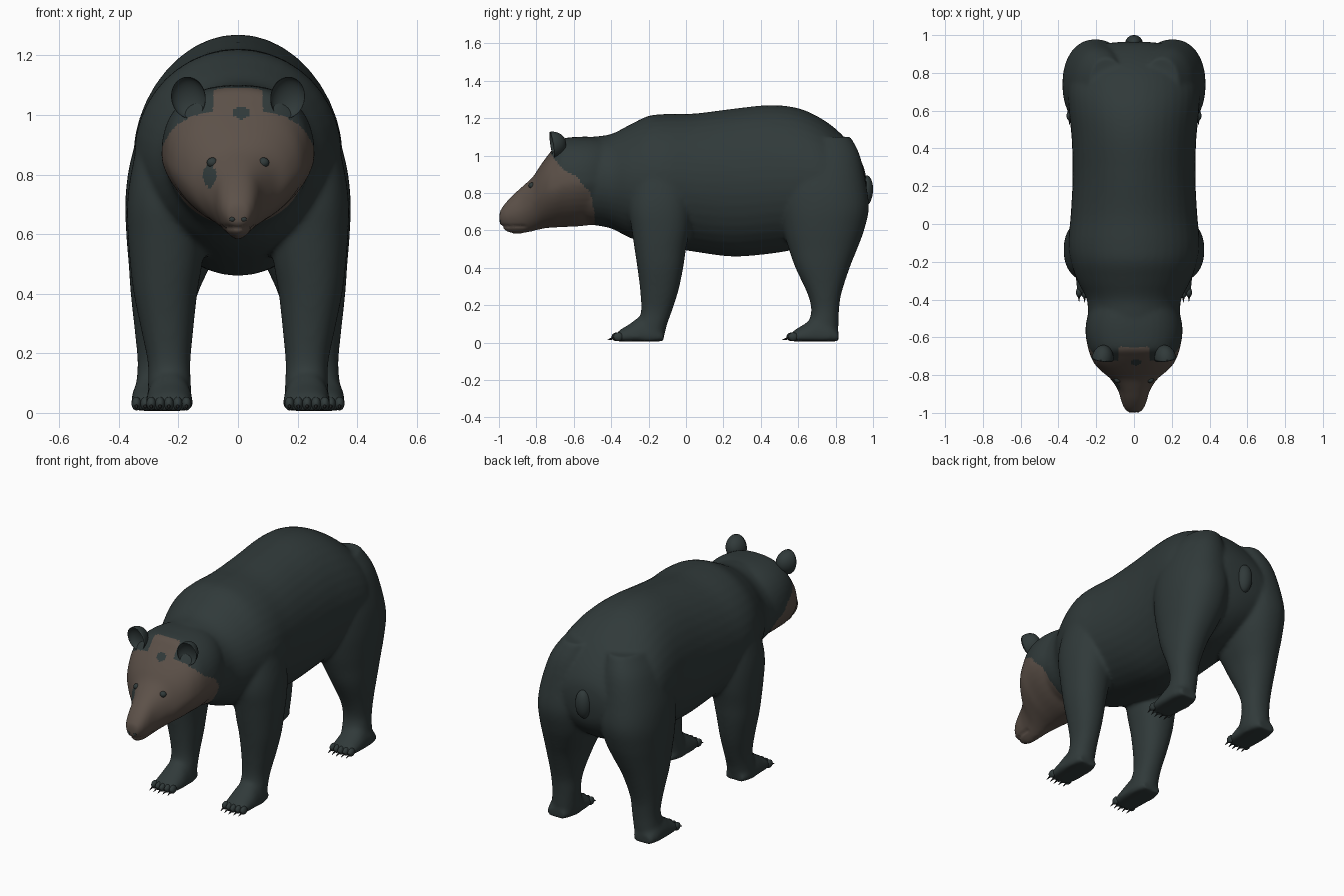
import bpy, bmesh, math
from mathutils import Vector, Matrix
from mathutils.bvhtree import BVHTree

if "Cube" in bpy.data.objects:
    bpy.data.objects.remove(bpy.data.objects["Cube"])


def material(name, rgb):
    m = bpy.data.materials.new(name)
    m.diffuse_color = (*rgb, 1)
    m.use_nodes = True
    m.node_tree.nodes["Principled BSDF"].inputs["Base Color"].default_value = m.diffuse_color
    return m


FUR = material("dark_fur", (0.030, 0.042, 0.042))
FACE = material("brown_face", (0.108, 0.082, 0.066))
CLAW = material("dark_claw", (0.016, 0.018, 0.018))


def loft(bm, secs, axis, p_lo=2.0, p_hi=2.0, sign=1, n=40, sub=4):
    """Skin smooth rings (t, x0, x1, v0, v_mid, v1) running along y or z."""
    s = [Vector(k) for k in secs]
    s = [s[0]] + s + [s[-1]]
    path = []
    for i in range(1, len(s) - 2):
        a, b, c, d = s[i - 1:i + 3]
        for k in range(sub):
            t = k / sub
            path.append(0.5 * (2 * b + (c - a) * t + (2 * a - 5 * b + 4 * c - d) * t * t
                               + (3 * b - a - 3 * c + d) * t ** 3))
    path.append(s[-1])
    rings = []
    for t, x0, x1, v0, vm, v1 in path:
        ring = []
        for j in range(n):
            a = 2 * math.pi * j / n
            co, si = math.cos(a), math.sin(a)
            e = 2 / (p_hi if si > 0 else p_lo)
            x = (x0 + x1) / 2 + (x1 - x0) / 2 * math.copysign(abs(co) ** e, co)
            h = (v1 - vm) if si > 0 else (v0 - vm)
            v = vm + h * abs(si) ** e
            ring.append(bm.verts.new((x * sign, t, v) if axis == 'y' else (x * sign, v, t)))
        rings.append(ring)
    for r, q in zip(rings, rings[1:]):
        for j in range(n):
            bm.faces.new((r[j], r[(j + 1) % n], q[(j + 1) % n], q[j]))
    bm.faces.new(rings[0][::-1])
    bm.faces.new(rings[-1])


def finish(name, bm, mats):
    bmesh.ops.recalc_face_normals(bm, faces=bm.faces)
    me = bpy.data.meshes.new(name)
    bm.to_mesh(me)
    bm.free()
    for m in mats:
        me.materials.append(m)
    me.shade_smooth()
    ob = bpy.data.objects.new(name, me)
    bpy.context.collection.objects.link(ob)
    return ob


def ellipsoid(name, loc, radii, mat, rot=(0, 0, 0), cup=None, seg=24):
    bm = bmesh.new()
    bmesh.ops.create_uvsphere(bm, u_segments=seg, v_segments=seg // 2, radius=1)
    for v in bm.verts:
        if cup and v.co.y < 0:      # fold the front half inwards into a bowl
            v.co.y *= -cup
        v.co = Vector(a * b for a, b in zip(v.co, radii))
    r = (Matrix.Rotation(rot[2], 3, 'Z') @ Matrix.Rotation(rot[1], 3, 'Y')
         @ Matrix.Rotation(rot[0], 3, 'X'))
    bmesh.ops.transform(bm, matrix=Matrix.Translation(loc) @ r.to_4x4(), verts=bm.verts)
    return finish(name, bm, [mat])


bm = bmesh.new()

# trunk and neck: y, bottom, top, half width
trunk = [(-.62, .66, 1.08, .20), (-.50, .63, 1.10, .24), (-.40, .61, 1.115, .25),
         (-.30, .56, 1.165, .30), (-.20, .53, 1.212, .335), (-.10, .51, 1.222, .348),
         (.05, .485, 1.225, .335), (.25, .46, 1.25, .325), (.45, .475, 1.27, .33),
         (.60, .50, 1.253, .345), (.72, .52, 1.20, .35), (.82, .56, 1.125, .32),
         (.90, .62, 1.03, .26), (.95, .70, .94, .17), (.965, .79, .86, .06)]
loft(bm, [(y, -w, w, a, (a + b) / 2, b) for y, a, b, w in trunk], 'y')

# head and snout: y, bottom, widest height, top, half width
head = [(-.42, .64, .86, 1.09, .22), (-.50, .63, .86, 1.10, .25), (-.58, .62, .86, 1.10, .257),
        (-.66, .617, .85, 1.09, .243), (-.70, .615, .83, 1.05, .23), (-.74, .612, .82, 1.0, .21),
        (-.78, .605, .79, .945, .173), (-.82, .595, .75, .885, .125), (-.88, .582, .71, .83, .085),
        (-.93, .583, .69, .785, .07), (-.97, .60, .68, .74, .055), (-.997, .63, .665, .70, .035)]
loft(bm, [(y, -w, w, a, m, b) for y, a, m, b, w in head], 'y', 1.6, 2.4)

# legs: z, back-to-front span, inner and outer x
front_leg = [(1.05, -.24, 0, .08, .28), (.95, -.27, .02, .08, .325), (.80, -.30, .03, .09, .36),
             (.70, -.305, .03, .10, .372), (.60, -.29, .02, .11, .37), (.50, -.275, 0, .12, .362),
             (.40, -.26, -.015, .137, .35), (.28, -.245, -.04, .15, .325),
             (.17, -.24, -.075, .16, .303), (.10, -.26, -.10, .158, .302),
             (.04, -.28, -.115, .156, .305), (.008, -.28, -.125, .165, .30)]
hind_leg = [(1.10, .58, .88, .05, .24), (1.0, .53, .93, .04, .31), (.85, .50, .962, .03, .36),
            (.72, .50, .978, .03, .378), (.60, .52, .952, .05, .375), (.50, .55, .915, .09, .367),
            (.40, .585, .875, .135, .36), (.26, .65, .83, .175, .345), (.17, .67, .818, .185, .337),
            (.10, .65, .815, .19, .342), (.04, .62, .812, .195, .352), (.008, .62, .80, .21, .345)]
# foot: y, inner and outer x, top
foot = [(-.375, .175, .29, .045), (-.35, .160, .303, .07), (-.30, .152, .308, .10),
        (-.24, .153, .308, .14), (-.17, .156, .305, .12), (-.12, .175, .29, .06)]
FEET = [("front", 0, 0), ("hind", .05, .935)]
for s in (1, -1):
    for leg in (front_leg, hind_leg):
        loft(bm, [(z, c, d, a, (a + b) / 2, b) for z, a, b, c, d in leg], 'z', 2.2, 2.2, s)
    for _, dx, dy in FEET:
        loft(bm, [(y + dy, a + dx, b + dx, .006, .03, h) for y, a, b, h in foot], 'y', 3, 2, s)

# fuse everything into one smooth skin
bear = finish("bear_body", bm, [FUR, FACE])
bpy.context.view_layer.objects.active = bear
bear.select_set(True)
mod = bear.modifiers.new("fuse", 'REMESH')
mod.mode, mod.voxel_size = 'VOXEL', 0.011
soft = bear.modifiers.new("soften", 'SMOOTH')
soft.factor, soft.iterations = 0.5, 8
for m in ("fuse", "soften"):
    bpy.ops.object.modifier_apply(modifier=m)
me = bear.data
me.shade_smooth()

# mouth crease along the snout
for v in me.vertices:
    if v.co.y < -.86:
        g = max(0, 1 - abs(v.co.z - .622) / .012)
        v.co.x *= 1 - .12 * g
        v.co.y += .010 * g * (v.co.y < -.95)

# brown mask: edge of the mask as y for each height, plus dark patches
EDGE = [(.5, -.48), (.70, -.49), (.80, -.51), (.89, -.59), (.93, -.66), (.98, -.70), (1.03, -.745)]


def mask_edge(z):
    for (z0, y0), (z1, y1) in zip(EDGE, EDGE[1:]):
        if z <= z1:
            return y0 + (y1 - y0) * (z - z0) / (z1 - z0)
    return -2


def inside(x, z, cx, cz, rx, rz):
    return ((x - cx) / rx) ** 2 + ((z - cz) / rz) ** 2 < 1


for p in me.polygons:
    x, y, z = p.center
    brown = y < mask_edge(z) or (abs(x) < .085 and y < -.65)
    patch = inside(x, z, -.095, .795, .021, .038) or inside(x, z, .01, 1.007, .028, .021)
    p.material_index = int(brown and not patch)

# eyes and nostrils set on the face surface
tree = BVHTree.FromPolygons([v.co for v in me.vertices], [p.vertices for p in me.polygons])


def on_face(x, z):
    return tree.ray_cast(Vector((x, -2, z)), Vector((0, 1, 0)))[0]


for side, s in (("left", 1), ("right", -1)):
    ellipsoid("eye_" + side, on_face(s * .086, .84) + Vector((0, .008, 0)), (.019, .018, .017), FUR)
    ellipsoid("nostril_" + side, on_face(s * .019, .65) + Vector((0, .002, 0)),
              (.010, .006, .008), FUR, seg=16)
    # cupped ears
    ellipsoid("ear_" + side, (s * .167, -.718, 1.058), (.058, .078, .070), FUR,
              (.16, s * .12, s * .15), cup=.5, seg=32)
    # toes and claws
    for part, dx, dy in FEET:
        for i in range(5):
            x = s * (.173 + dx + i * .0295)
            y = -.362 + dy - .010 * (1 - abs(i - 2) / 2)
            ellipsoid(f"{part}_toe_{side}_{i + 1}", (x, y, .031), (.0165, .026, .023), FUR, seg=16)
            cb = bmesh.new()
            bmesh.ops.create_cone(cb, cap_ends=True, segments=10, radius1=.008, radius2=.001,
                                  depth=.04, matrix=Matrix.Translation((x, y - .030, .020))
                                  @ Matrix.Rotation(math.radians(108), 4, 'X'))
            finish(f"{part}_claw_{side}_{i + 1}", cb, [CLAW])

# short hanging tail
ellipsoid("tail", (0, .958, .81), (.046, .042, .085), FUR, (-.08, 0, 0))
